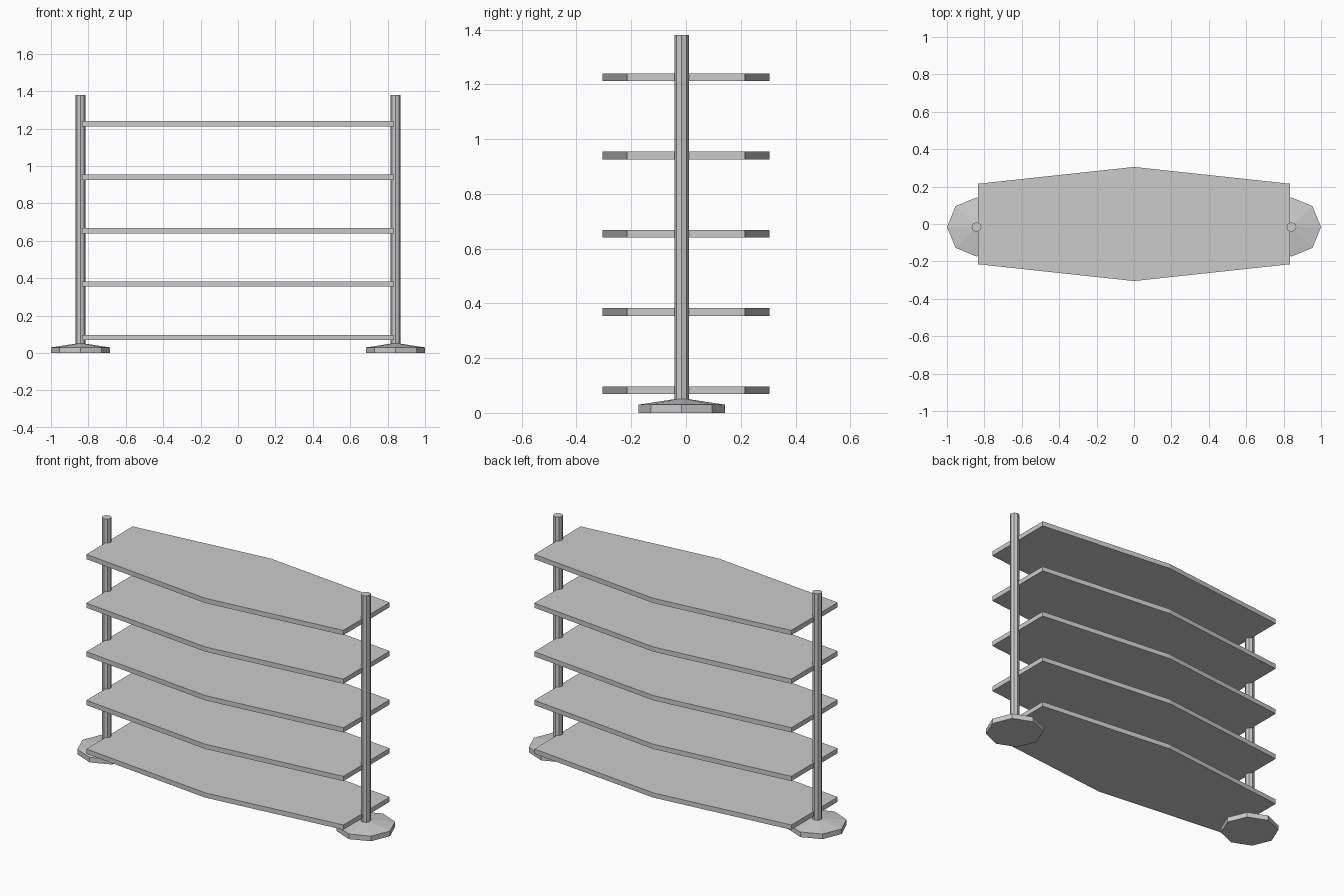
import bpy, bmesh
from math import cos, sin, tau

if "Cube" in bpy.data.objects:
    bpy.data.objects.remove(bpy.data.objects["Cube"])


def make_object(name, bm):
    bmesh.ops.recalc_face_normals(bm, faces=bm.faces)
    mesh = bpy.data.meshes.new(name)
    bm.to_mesh(mesh)
    bm.free()
    obj = bpy.data.objects.new(name, mesh)
    bpy.context.collection.objects.link(obj)
    return obj


def lathe(name, x, y, profile, sides=8):
    """Stack of flat-sided rings (radius, z), capped at both ends."""
    bm = bmesh.new()
    rings = [[bm.verts.new((x + r * cos(tau * i / sides), y + r * sin(tau * i / sides), z))
              for i in range(sides)] for r, z in profile]
    for a, b in zip(rings, rings[1:]):
        for i in range(sides):
            j = (i + 1) % sides
            bm.faces.new((a[i], a[j], b[j], b[i]))
    bm.faces.new(rings[0])
    bm.faces.new(rings[-1])
    return make_object(name, bm)


def slab(name, outline, z, thickness):
    """Flat outline extruded upward."""
    bm = bmesh.new()
    face = bm.faces.new([bm.verts.new((x, y, z)) for x, y in outline])
    top = bmesh.ops.extrude_face_region(bm, geom=[face], use_keep_orig=True)["geom"]
    bmesh.ops.translate(bm, vec=(0, 0, thickness),
                        verts=[v for v in top if isinstance(v, bmesh.types.BMVert)])
    return make_object(name, bm)


POLE_X, POLE_Y = 0.842, -0.016

# Poles and octagonal feet at both ends
for side, sx in (("left", -1), ("right", 1)):
    lathe(f"{side}_pole", sx * POLE_X, POLE_Y, [(0.0265, 0.03), (0.0265, 1.38)])
    lathe(f"{side}_foot", sx * POLE_X, POLE_Y, [(0.158, 0), (0.158, 0.03), (0.027, 0.05)])

# Five shelves, widest in the middle
outline = [(-0.835, -0.215), (0, -0.305), (0.835, -0.215),
           (0.835, 0.215), (0, 0.305), (-0.835, 0.215)]
for i in range(5):
    slab(f"shelf_{i + 1}", outline, 0.069 + 0.2857 * i, 0.028)
